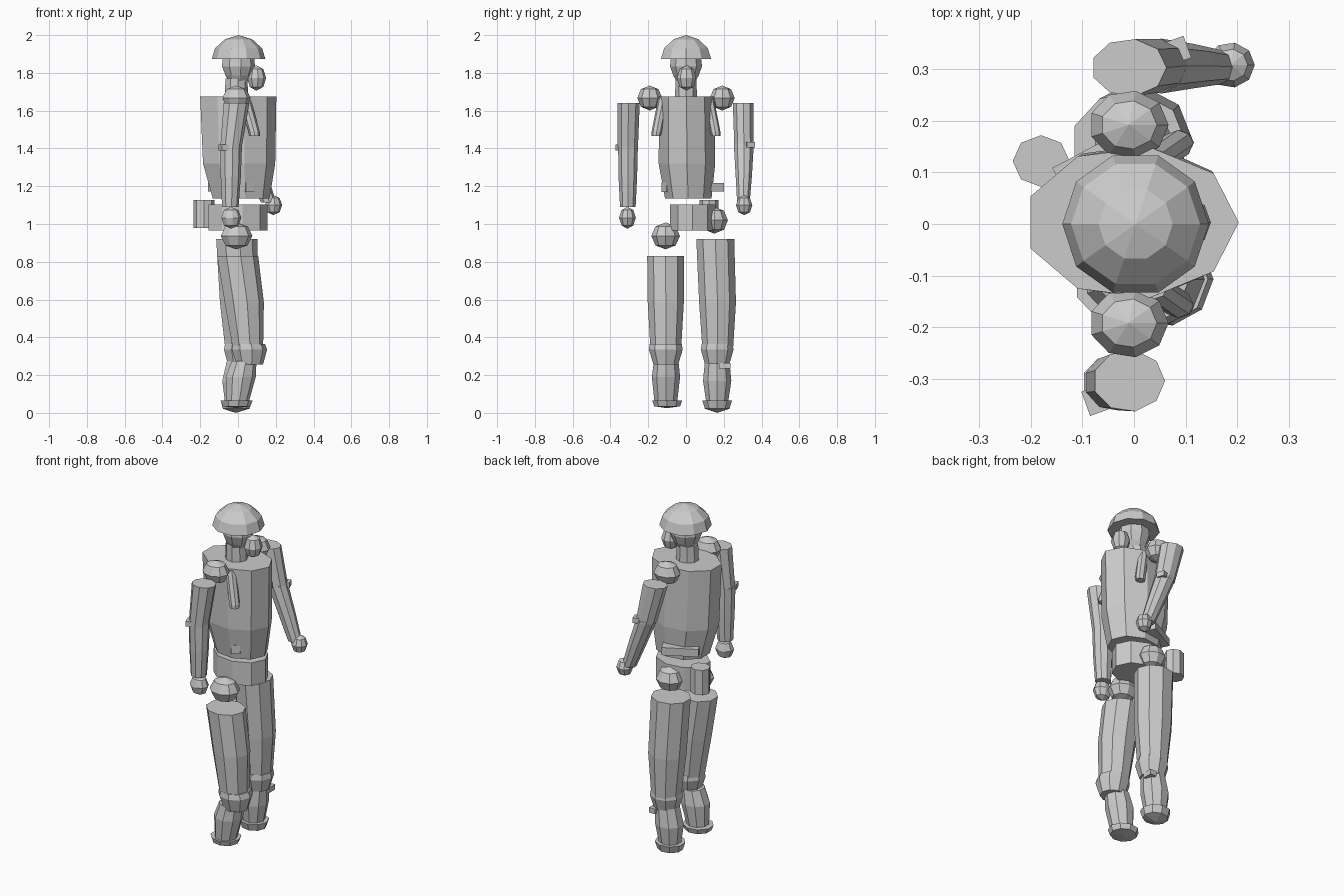
import bpy, bmesh, math
from mathutils import Matrix, Vector

grey = bpy.data.materials.new("plain_grey")
grey.diffuse_color = (0.6, 0.6, 0.6, 1)


def finish(name, bm):
    bmesh.ops.recalc_face_normals(bm, faces=bm.faces)
    me = bpy.data.meshes.new(name)
    bm.to_mesh(me)
    bm.free()
    me.materials.append(grey)
    ob = bpy.data.objects.new(name, me)
    bpy.context.collection.objects.link(ob)
    return ob


def loft(name, rings, n=9):
    """Skin rings of (x, y, z, rx, ry); zero radius makes a tip."""
    bm = bmesh.new()
    loops = []
    for x, y, z, rx, ry in rings:
        if rx == 0:
            loops.append([bm.verts.new((x, y, z))])
        else:
            loops.append([bm.verts.new((x + rx * math.cos(i * math.tau / n),
                                        y + ry * math.sin(i * math.tau / n), z)) for i in range(n)])
    for a, b in zip(loops, loops[1:]):
        for i in range(n):
            j = (i + 1) % n
            if len(a) == 1:
                bm.faces.new((a[0], b[i], b[j]))
            elif len(b) == 1:
                bm.faces.new((a[i], a[j], b[0]))
            else:
                bm.faces.new((a[i], a[j], b[j], b[i]))
    for end in (loops[0], loops[-1]):
        if len(end) > 1:
            bm.faces.new(end)
    return finish(name, bm)


def ball(name, x, y, z, rx, ry, rz):
    """Low-poly ball with two tips and three rings."""
    rings = [(x, y, z - rz, 0, 0)]
    for a in (-45, 0, 45):
        c, s = math.cos(math.radians(a)), math.sin(math.radians(a))
        rings.append((x, y, z + rz * s, rx * c, ry * c))
    loft(name, rings + [(x, y, z + rz, 0, 0)])


def box(name, loc, size, angle=0):
    bm = bmesh.new()
    m = Matrix.Translation(Vector(loc)) @ Matrix.Rotation(math.radians(angle), 4, 'Z') @ Matrix.Diagonal((*size, 1))
    bmesh.ops.create_cube(bm, size=1, matrix=m)
    finish(name, bm)


# head, helmet, face mask and neck
loft("helmet", [(.003, 0, 1.873, .142, .14), (.003, 0, 1.93, .125, .122),
                (.003, 0, 1.978, .072, .07), (.003, 0, 2.0, 0, 0)], 10)
loft("head", [(0, 0, 1.755, .05, .05), (0, 0, 1.785, .07, .068),
              (0, 0, 1.835, .09, .086), (0, 0, 1.89, .085, .08)])
ball("mask", .097, .003, 1.773, .052, .052, .067)
loft("neck", [(-.01, 0, 1.64, .065, .06), (-.01, 0, 1.77, .06, .056)])

# torso, belt roll and pelvis
loft("torso", [(.012, .012, 1.135, .155, .125), (0, .005, 1.32, .197, .152), (-.005, .003, 1.676, .208, .148)])
box("belt_pack", (-.05, .118, 1.195), (.2, .085, .045), 28)
box("belt_clip", (.05, -.09, 1.195), (.05, .06, .05), 30)
loft("pelvis", [(-.005, .035, .965, .16, .122), (-.005, .035, 1.102, .16, .122)])
loft("canteen", [(-.18, .122, .98, .055, .05), (-.18, .122, 1.127, .055, .05)], 8)

# shoulders and slanted chest straps
for side, s in (("right", -1), ("left", 1)):
    ball(side + "_shoulder", -.01, s * .192, 1.667, .077, .067, .066)
    loft(side + "_strap", [(.088, s * .158, 1.467, .028, .024), (.085, s * .155, 1.49, .03, .027),
                           (.035, s * .12, 1.668, .03, .027)], 8)

# straight right arm
loft("right_upper_arm", [(-.04, -.308, 1.395, .058, .054), (-.01, -.304, 1.64, .07, .06)])
loft("right_forearm", [(-.042, -.308, 1.09, .045, .042), (-.04, -.308, 1.25, .055, .05), (-.04, -.307, 1.41, .061, .053)])
box("right_elbow_pad", (-.07, -.34, 1.405), (.05, .05, .03), 20)
ball("right_hand", -.037, -.31, 1.033, .055, .045, .058)

# left arm swinging forward
loft("left_upper_arm", [(.045, .307, 1.41, .06, .052), (-.01, .303, 1.64, .073, .056)])
loft("left_forearm", [(.16, .304, 1.115, .042, .034), (.105, .306, 1.26, .052, .044), (.042, .306, 1.425, .06, .054)])
box("left_elbow_pad", (.08, .335, 1.42), (.05, .045, .03), 20)
ball("left_hand", .187, .308, 1.1, .047, .044, .053)

# hips
ball("right_hip", -.01, -.108, .937, .086, .077, .071)
ball("left_hip", 0, .15, 1.02, .08, .073, .071)

# right leg
loft("right_thigh", [(.05, -.107, .345, .083, .083), (.03, -.107, .585, .107, .097), (-.005, -.108, .83, .112, .099)])
loft("right_knee", [(.06, -.107, .255, .072, .066), (.058, -.107, .335, .096, .091), (.055, -.107, .365, .088, .086)])
loft("right_shin", [(-.005, -.107, .05, .06, .06), (.012, -.106, .19, .082, .076), (.03, -.105, .275, .068, .066)])
loft("right_foot", [(-.01, -.1, .025, 0, 0), (-.01, -.1, .035, .075, .07), (-.01, -.1, .065, .087, .08)])

# left leg
loft("left_thigh", [(.01, .168, .345, .083, .083), (.005, .167, .585, .107, .099), (-.01, .155, .92, .112, .102)])
loft("left_knee", [(.012, .165, .26, .07, .066), (.012, .165, .335, .092, .088), (.012, .165, .365, .086, .083)])
loft("left_shin", [(-.012, .165, .05, .06, .058), (-.008, .165, .17, .08, .076), (.005, .165, .275, .068, .066)])
loft("left_foot", [(-.012, .165, 0, 0, 0), (-.012, .165, .022, .072, .066), (-.012, .165, .065, .085, .08)])
box("left_knee_pad", (.06, .205, .25), (.04, .06, .03))
